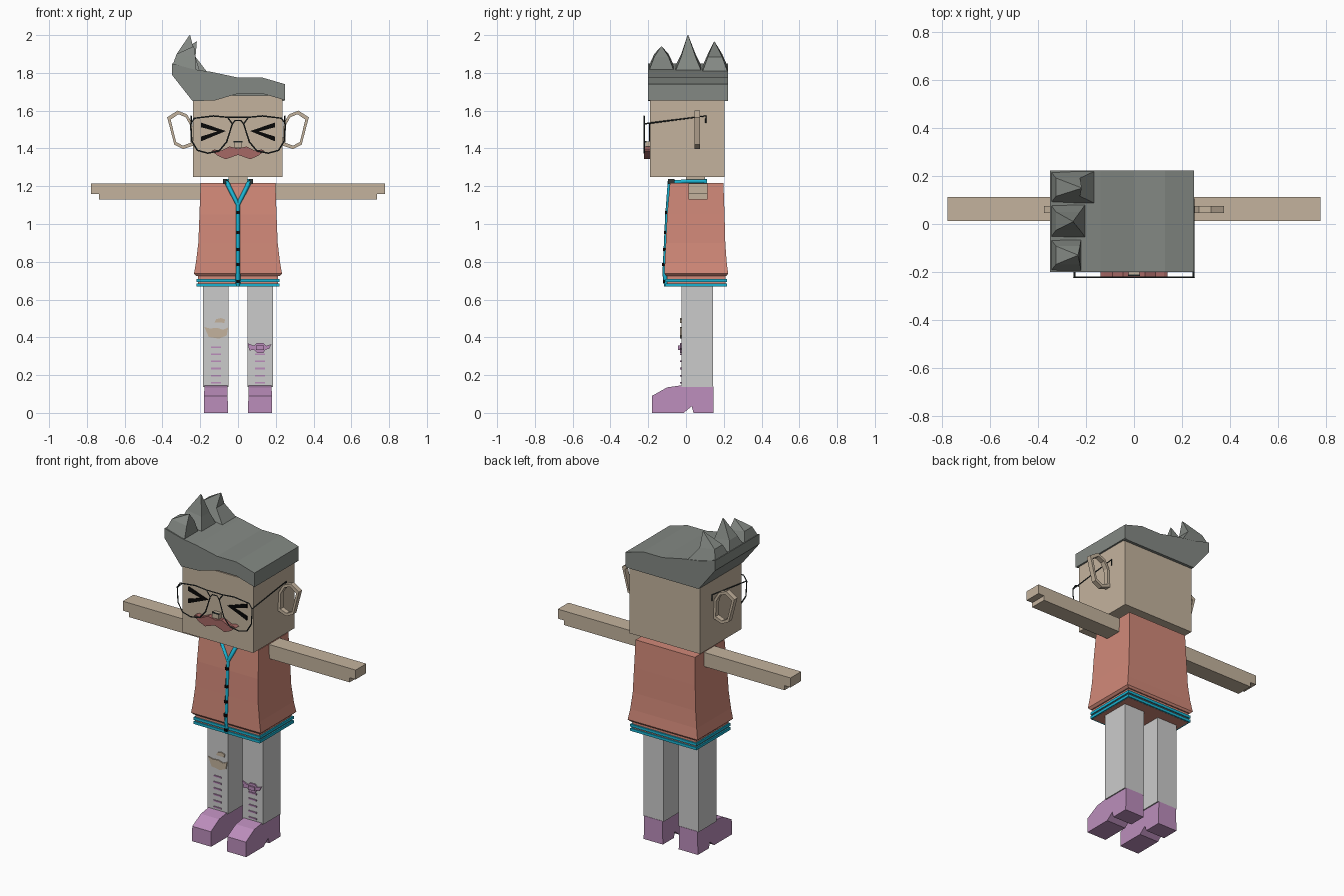
import bpy, bmesh, math
from mathutils import Vector

cube = bpy.data.objects.get("Cube")
if cube:
    bpy.data.objects.remove(cube, do_unlink=True)


def material(name, r, g, b):
    m = bpy.data.materials.new(name)
    m.use_nodes = True
    m.diffuse_color = (r, g, b, 1)
    m.node_tree.nodes["Principled BSDF"].inputs["Base Color"].default_value = (r, g, b, 1)
    return m


SKIN = material("skin tan", .55, .45, .34)
HAIR = material("hair grey", .23, .25, .23)
CORAL = material("jacket coral", .64, .25, .19)
TEAL = material("trim teal", .01, .45, .64)
PANTS = material("trouser grey", .60, .60, .60)
PURPLE = material("shoe purple", .50, .27, .50)
RED = material("moustache red", .38, .14, .13)
WIRE = material("wire grey", .03, .04, .04)
BLACK = material("black", .002, .002, .002)


def finish(name, bm, mat):
    bmesh.ops.recalc_face_normals(bm, faces=bm.faces)
    me = bpy.data.meshes.new(name)
    bm.to_mesh(me)
    bm.free()
    me.materials.append(mat)
    ob = bpy.data.objects.new(name, me)
    bpy.context.collection.objects.link(ob)
    return ob


def loft(name, rings, mat):
    """Skin a list of equal-length point loops and cap both ends."""
    bm = bmesh.new()
    loops = [[bm.verts.new(p) for p in ring] for ring in rings]
    n = len(loops[0])
    for a, b in zip(loops, loops[1:]):
        for i in range(n):
            j = (i + 1) % n
            bm.faces.new((a[i], a[j], b[j], b[i]))
    bm.faces.new(loops[0])
    bm.faces.new(loops[-1])
    return finish(name, bm, mat)


def rect(x0, x1, y0, y1, z, z2=None):
    z2 = z if z2 is None else z2
    return [(x0, y0, z), (x1, y0, z2), (x1, y1, z2), (x0, y1, z)]


def box(name, x0, x1, y0, y1, z0, z1, mat):
    return loft(name, [rect(x0, x1, y0, y1, z0), rect(x0, x1, y0, y1, z1)], mat)


def plate(name, pts, y0, y1, mat):
    """Front-facing outline of (x, z) points with depth along y."""
    return loft(name, [[(x, y, z) for x, z in pts] for y in (y0, y1)], mat)


def wire(name, pts, radius, mat, closed=False, res=0):
    cu = bpy.data.curves.new(name + " path", "CURVE")
    cu.dimensions = "3D"
    cu.bevel_depth = radius
    cu.bevel_resolution = res
    cu.use_fill_caps = True
    sp = cu.splines.new("POLY")
    sp.points.add(len(pts) - 1)
    for p, co in zip(sp.points, pts):
        p.co = (*co, 1)
    sp.use_cyclic_u = closed
    tmp = bpy.data.objects.new(name + " path", cu)
    me = bpy.data.meshes.new_from_object(tmp)
    bpy.data.objects.remove(tmp)
    me.name = name
    me.materials.clear()
    me.materials.append(mat)
    ob = bpy.data.objects.new(name, me)
    bpy.context.collection.objects.link(ob)
    return ob


def flip(pts, s):
    return [(s * p[0], *p[1:]) for p in pts]


# Head and neck
box("head", -.237, .235, -.19, .205, 1.25, 1.68, SKIN)
box("neck", -.05, .05, 0, .1, 1.2, 1.26, SKIN)

# Swept hair: a side profile running the depth of the head
hair = [(-.24, 1.65), (-.35, 1.79), (-.35, 1.85), (-.24, 1.82), (-.14, 1.805), (0, 1.775),
        (.13, 1.775), (.25, 1.74), (.25, 1.655), (.13, 1.69), (0, 1.69), (-.12, 1.655)]
plate("hair", hair, -.2, .222, HAIR)
box("hair_back", -.24, .245, .2, .222, 1.65, 1.7, HAIR)

# Three curved hair spikes: front y, back y, inner x, tip
spikes = [(-.2, -.06, -.22, (-.235, -.13, 1.94)),
          (-.06, .085, -.2, (-.255, .01, 2.0)),
          (.085, .222, -.16, (-.22, .15, 1.965))]
for i, (y0, y1, xi, tip) in enumerate(spikes):
    mid = (y0 + y1) / 2
    loft(f"hair_spike_{i + 1}", [
        rect(-.35, xi, y0, y1, 1.83, 1.8),
        rect(-.325, -.225, mid - .038, mid + .038, 1.9, 1.885),
        rect(tip[0] - .002, tip[0] + .002, tip[1] - .002, tip[1] + .002, tip[2])], HAIR)

# Jacket body, flared at the hem
body = [(.22, -.105, .215, .725), (.233, -.115, .223, .737), (.222, -.112, .215, .8),
        (.21, -.107, .208, .9), (.204, -.1, .204, 1.05), (.198, -.085, .198, 1.217)]
loft("jacket", [rect(-x, x, y0, y1, z) for x, y0, y1, z in body], CORAL)
box("hem_band", -.213, .213, -.1, .208, .668, .728, CORAL)
for z in (.677, .702):
    box("hem_stripe", -.221, .221, -.108, .216, z - .008, z + .008, TEAL)

# Zip with buttons, and the collar running back over the shoulders
wire("zip", [(0, -.104, .67), (0, -.113, .737), (0, -.105, .9), (0, -.098, 1.05),
             (0, -.094, 1.1)], .012, TEAL)
for z, y in ((1.06, -.11), (.955, -.117), (.865, -.121), (.785, -.126), (.695, -.122)):
    box("button", -.009, .009, y, y + .012, z - .008, z + .008, BLACK)
for s in (1, -1):
    wire("collar", flip([(0, -.094, 1.1), (.06, -.088, 1.222), (.064, .0, 1.226),
                         (.064, .105, 1.226)], s), .012, TEAL)
    box("collar_tip", *sorted((s * .058, s * .08)), -.094, -.06, 1.213, 1.238, WIRE)
box("collar_back", -.07, .07, .095, .112, 1.213, 1.237, TEAL)

# Glasses bridge and nose
wire("glasses_bridge", [(-.055, -.222, 1.565), (.055, -.222, 1.565)], .0035, WIRE)
wire("glasses_lower_bridge", [(-.03, -.222, 1.53), (-.015, -.222, 1.548), (.015, -.222, 1.548),
                              (.03, -.222, 1.53)], .0035, WIRE)
box("nose", -.022, .022, -.215, -.18, 1.405, 1.437, SKIN)
box("nose_shadow_line", -.024, .024, -.216, -.21, 1.432, 1.439, WIRE)

# Moustache
half = [(.045, 1.41), (.09, 1.388), (.125, 1.394), (.14, 1.387), (.105, 1.36), (.065, 1.343)]
outline = [(0, 1.4)] + half + [(0, 1.366)] + flip(half[::-1], -1)
plate("moustache", outline, -.222, -.185, RED)

ear = [(.24, 1.53), (.27, 1.58), (.32, 1.6), (.375, 1.565), (.337, 1.42), (.29, 1.397), (.235, 1.415)]
lens = [(.055, 1.565), (.03, 1.53), (.06, 1.435), (.1, 1.387), (.16, 1.375), (.215, 1.39),
        (.245, 1.44), (.25, 1.53), (.23, 1.56), (.13, 1.572)]
eye = [(.065, 1.492), (.195, 1.537), (.195, 1.512), (.11, 1.49), (.195, 1.463), (.195, 1.438)]
shoe = [(-.18, 0), (-.18, .09), (-.1, .135), (-.03, .145), (.145, .14), (.145, 0),
        (.04, 0), (.03, .035), (-.012, 0)]
arm = [(.19, 1.13), (.737, 1.13), (.737, 1.158), (.777, 1.158), (.777, 1.215), (.19, 1.215)]

# Paired parts
for s, side in ((1, "left"), (-1, "right")):
    plate(side + "_arm", flip(arm, s), .012, .113, SKIN)

    # Open ear ring
    cx, cz = .298, 1.497
    inner = [(cx + (x - cx) * .76, cz + (z - cz) * .82) for x, z in ear]
    bm = bmesh.new()
    loops = [[bm.verts.new((s * x, y, z)) for x, z in pts]
             for pts, y in ((ear, .045), (ear, .075), (inner, .075), (inner, .045))]
    for a, b in zip(loops, loops[1:] + loops[:1]):
        for i in range(len(ear)):
            j = (i + 1) % len(ear)
            bm.faces.new((a[i], a[j], b[j], b[i]))
    finish(side + "_ear", bm, SKIN)

    # Glasses rim and temple, squeezed eye
    wire(side + "_rim", [(s * x, -.222, z) for x, z in lens], .004, WIRE, True)
    wire(side + "_temple", flip([(.248, -.222, 1.53), (.248, .105, 1.572), (.248, .105, 1.535)], s),
         .004, WIRE)
    plate(side + "_eye", flip(eye, s), -.196, -.188, BLACK)

    # Leg and shoe
    c = s * .117
    box(side + "_leg", c - .068, c + .068, -.025, .143, .138, .67, PANTS)
    loft(side + "_shoe", [[(c + k * (.064 - .02 * z), y, z) for y, z in shoe] for k in (-1, 1)], PURPLE)
    for i in range(6 if s < 0 else 5):
        z = .16 + i * .0375
        box(side + "_leg_stripe", c - .026, c + .026, -.031, -.024, z - .004, z + .004, PURPLE)

# Torn knee on the right leg
knee = [(-.178, .455), (-.15, .447), (-.11, .45), (-.08, .44), (-.052, .452),
        (-.06, .41), (-.1, .393), (-.155, .402)]
plate("knee_tear", knee, -.031, -.024, SKIN)
plate("small_tear", [(-.125, .478), (-.115, .496), (-.09, .502), (-.068, .495), (-.072, .477)],
      -.031, -.024, SKIN)

# Knotted bow on the left leg
bow = [(.05, .37), (.085, .355), (.1, .37), (.135, .37), (.15, .355), (.178, .365),
       (.165, .34), (.145, .335), (.135, .318), (.1, .318), (.085, .335), (.06, .33)]
plate("leg_bow", bow, -.033, -.024, PURPLE)
box("bow_knot", .095, .138, -.042, -.03, .334, .356, PURPLE)
